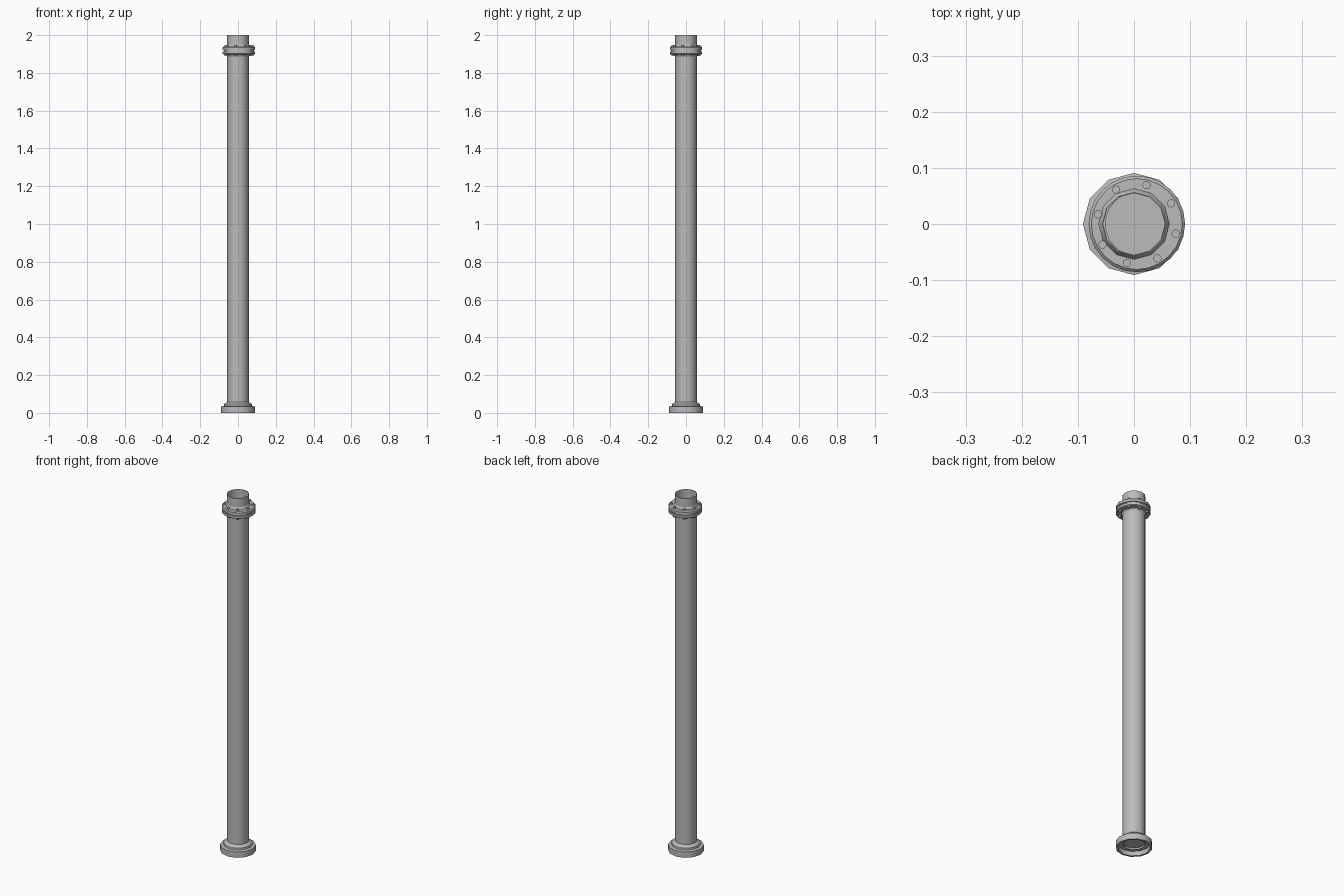
import bpy
import math
import bmesh

cube = bpy.data.objects.get("Cube")
if cube:
    bpy.data.objects.remove(cube, do_unlink=True)

steel = bpy.data.materials.new("grey steel")
steel.use_nodes = True
GREY = (0.5, 0.5, 0.5, 1)
steel.diffuse_color = GREY
steel.node_tree.nodes["Principled BSDF"].inputs["Base Color"].default_value = GREY


def finish(name, bm, smooth=35):
    """Turn a bmesh into a named, shaded object."""
    mesh = bpy.data.meshes.new(name)
    bm.to_mesh(mesh)
    bm.free()
    mesh.materials.append(steel)
    obj = bpy.data.objects.new(name, mesh)
    bpy.context.collection.objects.link(obj)
    bpy.ops.object.select_all(action="DESELECT")
    obj.select_set(True)
    bpy.context.view_layer.objects.active = obj
    bpy.ops.object.shade_smooth_by_angle(angle=math.radians(smooth))
    return obj


def lathe(name, profile, sides, x=0.0, closed=True):
    """Spin a (radius, height) profile around the vertical axis."""
    bm = bmesh.new()
    rings = []
    for r, z in profile:
        rings.append([bm.verts.new((x + r * math.cos(math.tau * i / sides),
                                    r * math.sin(math.tau * i / sides), z))
                      for i in range(sides)])
    pairs = list(zip(rings, rings[1:]))
    if closed:
        pairs.append((rings[-1], rings[0]))
    for low, high in pairs:
        for i in range(sides):
            j = (i + 1) % sides
            bm.faces.new((low[i], low[j], high[j], high[i]))
    bmesh.ops.recalc_face_normals(bm, faces=bm.faces)
    return finish(name, bm)


# Long open pipe with a thin wall
lathe("pipe", [(0.057, 0.02), (0.057, 2.0), (0.055, 2.0), (0.055, 0.02)], 12)

# Disc closing the pipe bore near its foot
bm = bmesh.new()
bmesh.ops.create_circle(bm, cap_ends=True, segments=12, radius=0.056)
bmesh.ops.translate(bm, verts=bm.verts, vec=(0, 0, 0.03))
finish("bore_plug", bm)

# Stepped base, hollow underneath
lathe("base_flange", [(0.091, 0), (0.091, 0.033), (0.075, 0.036), (0.074, 0.046),
                      (0.057, 0.058), (0.056, 0.025), (0.08, 0.025), (0.08, 0)], 12)

# Pair of bolted flange plates near the top, with a gasket and weld collars
FX = 0.005
lathe("upper_flange", [(0.056, 1.921), (0.086, 1.921), (0.086, 1.934),
                       (0.081, 1.939), (0.056, 1.939)], 24, FX)
lathe("lower_flange", [(0.056, 1.898), (0.081, 1.898), (0.086, 1.902),
                       (0.086, 1.914), (0.056, 1.914)], 24, FX)
lathe("gasket", [(0.056, 1.914), (0.08, 1.914), (0.08, 1.921), (0.056, 1.921)], 24, FX)
lathe("upper_collar", [(0.055, 1.939), (0.063, 1.939), (0.057, 1.95), (0.055, 1.95)], 12)
lathe("lower_collar", [(0.055, 1.898), (0.063, 1.898), (0.057, 1.888), (0.055, 1.888)], 12)

# Ring of eight through bolts
for k in range(8):
    a = math.radians(31 + 45 * k)
    bm = bmesh.new()
    bmesh.ops.create_cone(bm, cap_ends=True, segments=10, radius1=0.0075,
                          radius2=0.0075, depth=0.057)
    bmesh.ops.translate(bm, verts=bm.verts,
                        vec=(FX + 0.0715 * math.cos(a), 0.0715 * math.sin(a), 1.9185))
    finish(f"bolt_{k + 1}", bm, 40)
